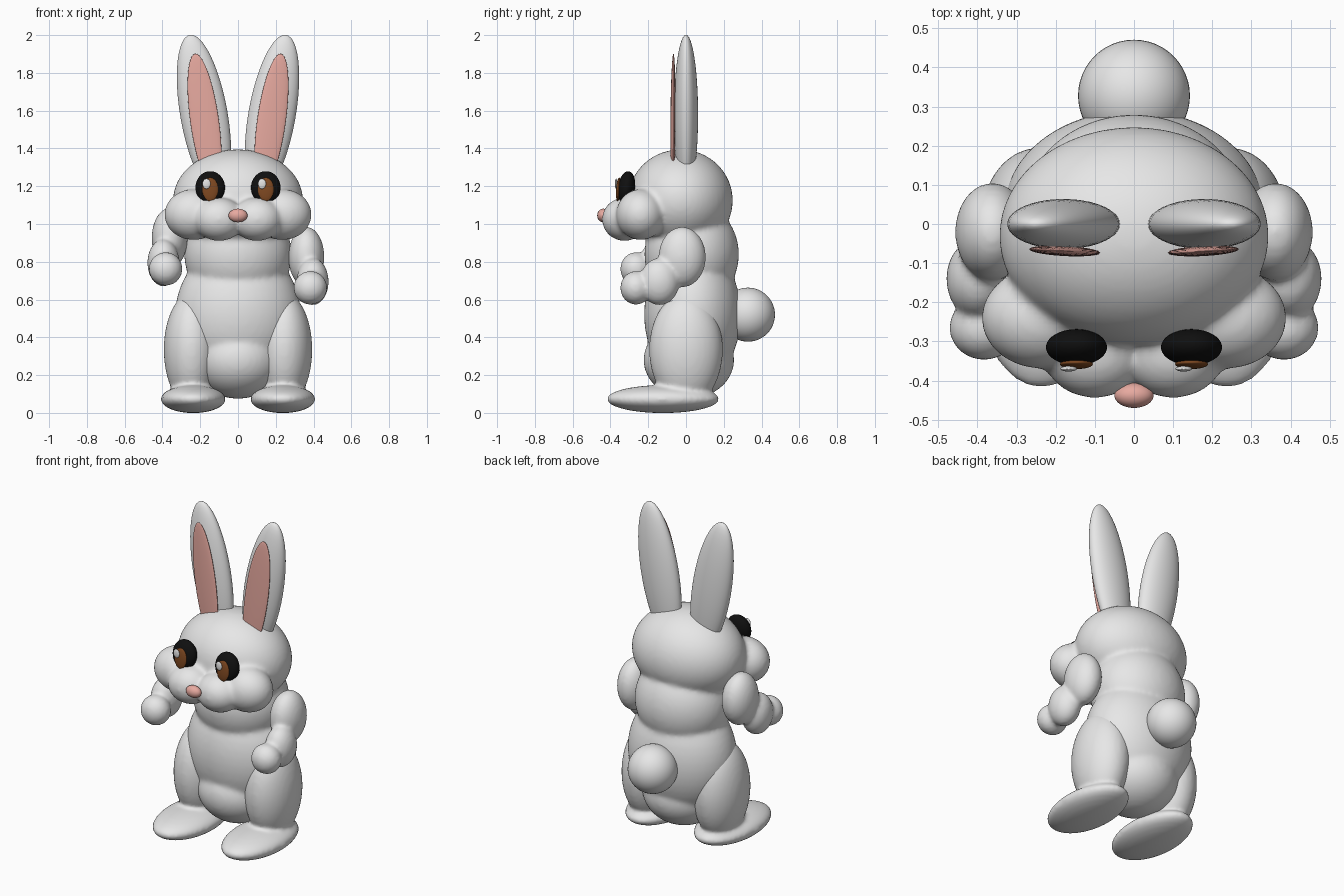
import bpy
import bmesh
from math import radians
from mathutils import Matrix, Euler, Vector

cube = bpy.data.objects.get("Cube")
if cube:
    bpy.data.objects.remove(cube, do_unlink=True)


def make_material(name, rgb):
    mat = bpy.data.materials.new(name)
    mat.use_nodes = True
    mat.diffuse_color = (*rgb, 1)
    mat.node_tree.nodes["Principled BSDF"].inputs["Base Color"].default_value = (*rgb, 1)
    return mat


fur = make_material("pale fur", (0.8, 0.8, 0.8))
pink = make_material("soft pink", (0.8, 0.4, 0.35))
black = make_material("eye black", (0.005, 0.005, 0.005))
brown = make_material("iris brown", (0.21, 0.065, 0.015))
white = make_material("eye glint", (0.85, 0.85, 0.85))


def build(name, mat, blobs, blend=0):
    """Ellipsoids (centre, radii, tilt in degrees), optionally fused into one soft skin."""
    bm = bmesh.new()
    for centre, radii, *tilt in blobs:
        angles = [radians(a) for a in (tilt[0] if tilt else (0, 0, 0))]
        bmesh.ops.create_uvsphere(bm, u_segments=48, v_segments=24, radius=1,
                                  matrix=Matrix.LocRotScale(Vector(centre), Euler(angles), Vector(radii)))
    mesh = bpy.data.meshes.new(name)
    bm.to_mesh(mesh)
    bm.free()
    mesh.materials.append(mat)
    mesh.polygons.foreach_set("use_smooth", [True] * len(mesh.polygons))
    obj = bpy.data.objects.new(name, mesh)
    bpy.context.collection.objects.link(obj)
    if blend:
        remesh = obj.modifiers.new("fuse", "REMESH")
        remesh.mode = "VOXEL"
        remesh.voxel_size = 0.012
        remesh.use_smooth_shade = True
        smooth = obj.modifiers.new("soften", "SMOOTH")
        smooth.factor = 0.5
        smooth.iterations = blend
    return obj


# Head, cheeks, muzzle and torso share one soft skin
body = [
    ((0, -0.03, 1.125), (0.345, 0.278, 0.27)),
    ((0, 0.03, 0.84), (0.285, 0.25, 0.28)),
    ((0, 0.035, 0.52), (0.333, 0.257, 0.37)),
    ((0, 0.015, 0.28), (0.24, 0.24, 0.205)),
]
for s in (1, -1):
    body.append(((s * 0.235, -0.24, 1.05), (0.155, 0.13, 0.135)))
    body.append(((s * 0.1, -0.325, 1.025), (0.135, 0.12, 0.115)))
build("body_and_head", fur, body, blend=12)

# Nose and tail
build("nose", pink, [((0, -0.438, 1.045), (0.05, 0.032, 0.036))])
build("tail", fur, [((0, 0.328, 0.52), (0.143, 0.143, 0.143))])

for side, s in (("left", 1), ("right", -1)):
    # Ears with inner panels
    build(side + "_ear", fur,
          [((s * 0.18, 0, 1.578), (0.125, 0.064, 0.43), (0, s * 10, 0))])
    build(side + "_inner_ear", pink,
          [((s * 0.177, -0.069, 1.545), (0.076, 0.013, 0.36), (0, s * 8, s * 3))])

    # Eyes: dark ball, thin iris and glint on the same side of both eyes
    x = s * 0.147
    build(side + "_eye", black,
          [((x, -0.315, 1.193), (0.078, 0.045, 0.087), (-8, 0, 0))])
    build(side + "_iris", brown,
          [((x, -0.358, 1.183), (0.042, 0.012, 0.063), (-4, 0, 0))])
    build(side + "_glint", white,
          [((x - 0.02, -0.37, 1.213), (0.021, 0.007, 0.027))])

    # Arms, the right one raised
    lift = 0.1 if s < 0 else 0
    build(side + "_arm", fur, [
        ((s * 0.362, -0.02, 0.825 + lift), (0.095, 0.125, 0.16)),
        ((s * 0.395, -0.14, 0.695 + lift), (0.085, 0.105, 0.125)),
        ((s * 0.383, -0.265, 0.662 + lift), (0.089, 0.083, 0.089)),
    ], blend=6)

    # Thighs flowing into long feet
    build(side + "_leg", fur, [
        ((s * 0.245, 0, 0.335), (0.148, 0.195, 0.3)),
        ((s * 0.237, -0.122, 0.073), (0.172, 0.298, 0.074)),
    ], blend=8)
